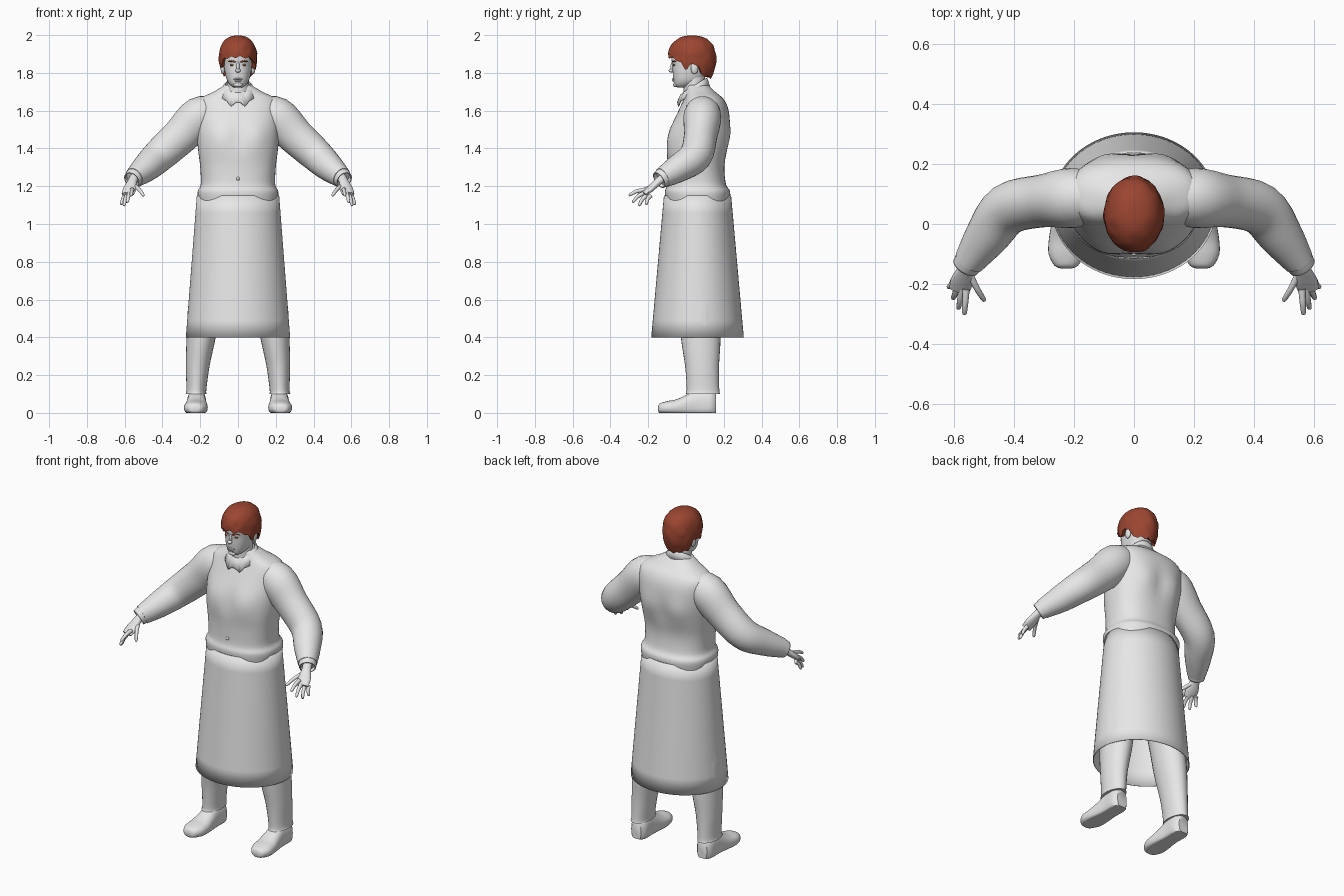
import bpy, bmesh, math
from mathutils import Vector, Matrix, noise

if "Cube" in bpy.data.objects:
    bpy.data.objects.remove(bpy.data.objects["Cube"], do_unlink=True)


def material(name, rgb):
    mat = bpy.data.materials.new(name)
    mat.use_nodes = True
    colour = (*rgb, 1)
    mat.diffuse_color = colour
    mat.node_tree.nodes["Principled BSDF"].inputs["Base Color"].default_value = colour
    return mat


GREY = material("plain_grey", (.8, .8, .8))
HAIR = material("auburn_hair", (.33, .06, .03))
EYE = material("warm_brown_eye", (.25, .13, .05))


def finish(name, bm, mat, thickness=0):
    """Turn a bmesh into a smooth shaded object."""
    bmesh.ops.remove_doubles(bm, verts=bm.verts, dist=.0002)
    bmesh.ops.recalc_face_normals(bm, faces=bm.faces)
    mesh = bpy.data.meshes.new(name)
    bm.to_mesh(mesh)
    bm.free()
    mesh.materials.append(mat)
    obj = bpy.data.objects.new(name, mesh)
    bpy.context.collection.objects.link(obj)
    if thickness:
        shell = obj.modifiers.new("thickness", 'SOLIDIFY')
        shell.thickness = thickness
    bpy.ops.object.select_all(action='DESELECT')
    obj.select_set(True)
    bpy.context.view_layer.objects.active = obj
    bpy.ops.object.shade_smooth_by_angle(angle=math.radians(50))
    return obj


def skin(name, rings, mat, caps=True, thickness=0):
    """Join closed rings of points with quads."""
    bm = bmesh.new()
    rows = [[bm.verts.new(p) for p in ring] for ring in rings]
    n = len(rows[0])
    for low, high in zip(rows, rows[1:]):
        for i in range(n):
            j = (i + 1) % n
            bm.faces.new((low[i], low[j], high[j], high[i]))
    if caps:
        bm.faces.new(rows[0])
        bm.faces.new(rows[-1])
    return finish(name, bm, mat, thickness)


def curve_through(rows, steps):
    """Smoothly fill in stations between the given ones."""
    result = []
    last = len(rows) - 1
    for i in range(last):
        before, a, b, after = (rows[max(0, min(last, i + k))] for k in (-1, 0, 1, 2))
        for s in range(steps):
            t = s / steps
            result.append([q + t * ((r - p) / 2 + t * (p - 2.5 * q + 2 * r - w / 2
                           + t * (1.5 * (q - r) + (w - p) / 2)))
                           for p, q, r, w in zip(before, a, b, after)])
    return result + [list(rows[last])]


def loft(name, rows, mat=GREY, plane='flat', n=28, power=2, steps=4, side=1,
         caps=True, thickness=0, tweak=None):
    """Oval rings at stations x, y, z, half width, half depth."""
    rows = curve_through(rows, steps)
    centres = [Vector(r[:3]) for r in rows]
    rings = []
    for i, (c, r) in enumerate(zip(centres, rows)):
        u, v = Vector((1, 0, 0)), Vector((0, 1, 0))
        if plane == 'upright':
            v = Vector((0, 0, 1))
        elif plane == 'path':
            t = (centres[min(i + 1, len(rows) - 1)] - centres[max(i - 1, 0)]).normalized()
            u = t.cross(Vector((0, 0, 1))).normalized()
            v = u.cross(t)
        ring = []
        for k in range(n):
            a = math.tau * k / n
            ca, sa = math.cos(a), math.sin(a)
            p = (c + u * r[3] * math.copysign(abs(ca) ** (2 / power), ca)
                 + v * r[4] * math.copysign(abs(sa) ** (2 / power), sa))
            if tweak:
                p = tweak(p)
            p.x *= side
            ring.append(p)
        rings.append(ring)
    return skin(name, rings, mat, caps, thickness)


def profile(rows):
    """Stations on the centre line from height, front, back, half width."""
    return [(0, (f + b) / 2, z, w, (b - f) / 2) for z, f, b, w in rows]


def ball(name, centre, size, mat=GREY):
    bm = bmesh.new()
    matrix = Matrix.Translation(centre) @ Matrix.Diagonal((*size, 1))
    bmesh.ops.create_uvsphere(bm, u_segments=20, v_segments=12, radius=1, matrix=matrix)
    return finish(name, bm, mat)


# Torso: chest muscles, shoulder blades and a groove down the middle
def muscles(p):
    up = math.exp(-((p.z - 1.46) / .08) ** 2)
    lump = math.exp(-((abs(p.x) - .1) / .06) ** 2) * up
    groove = math.exp(-(p.x / .025) ** 2) * up
    direction = -1 if p.y < .06 else 1
    p.y += direction * (.012 * lump - .006 * groove)
    return p


loft("shirt_body", profile([
    (1.11, -.105, .228, .208), (1.17, -.112, .234, .214), (1.21, -.1, .212, .197),
    (1.3, -.098, .203, .2), (1.4, -.1, .218, .212), (1.5, -.083, .232, .22),
    (1.6, -.04, .226, .222), (1.66, -.012, .2, .205), (1.7, 0, .155, .13),
    (1.735, .005, .12, .07)]), n=64, power=2.4, tweak=muscles)
ball("shirt_button", (0, -.1, 1.24), (.009, .007, .009))

# Long open skirt of the apron
loft("apron_skirt", [(0, .061, .4, .276, .245), (0, .061, 1.15, .218, .178)],
     n=72, steps=6, caps=False, thickness=.004)


# Shirt collar, low at the front with two points
def collar_ring(width, depth, y, z, points):
    ring = []
    for k in range(48):
        a = math.tau * k / 48 - math.pi
        drop = points * math.exp(-((abs(a) - .4) / .16) ** 2)
        ring.append((width * math.sin(a), y - depth * math.cos(a),
                     z - .04 * math.cos(a) - drop))
    return ring


skin("collar", [collar_ring(.066, .062, .045, 1.71, 0), collar_ring(.068, .064, .045, 1.735, 0),
                collar_ring(.08, .073, .043, 1.725, .01), collar_ring(.098, .088, .04, 1.685, .025)],
     GREY, caps=False, thickness=.005)

# Neck and head
loft("neck", profile([(1.64, -.015, .11, .066), (1.72, -.012, .1, .06),
                      (1.8, -.01, .1, .058)]))
loft("head", profile([
    (1.722, -.045, 0, .02), (1.735, -.06, .045, .04), (1.76, -.066, .085, .058),
    (1.8, -.07, .11, .069), (1.84, -.072, .13, .075), (1.88, -.077, .14, .078),
    (1.93, -.07, .14, .077), (1.97, -.03, .1, .05)]), n=40, power=2.3)
ball("nose_bridge", (0, -.071, 1.833), (.009, .011, .026))
ball("nose_tip", (0, -.079, 1.812), (.014, .013, .01))
ball("upper_lip", (0, -.066, 1.768), (.025, .008, .005))
ball("lower_lip", (0, -.065, 1.759), (.02, .008, .005))
ball("chin", (0, -.055, 1.737), (.024, .013, .013))


# Hair cap whose lower edge follows the forehead, sideburns, ears and nape
def hairline(a):
    marks = [(0, 1.885), (.75, 1.878), (1.1, 1.85), (1.3, 1.815), (1.5, 1.845),
             (1.85, 1.84), (2.05, 1.785), (math.pi, 1.772)]
    for (a1, z1), (a2, z2) in zip(marks, marks[1:]):
        if a <= a2 + .001:
            return z1 + (z2 - z1) * (a - a1) / (a2 - a1)


def hair_point(a, t, inset=1):
    low = hairline(abs(a)) + .005 * math.sin(a * 13)
    z = low + (1.998 - low) * math.sin(t * math.pi / 2)
    h = z - 1.87
    grow = max(0, 1 - (h / .128) ** 2.4) ** (1 / 2.4) if h > 0 else 1 - (h * 4.6) ** 2
    grow *= inset
    p = Vector((.101 * grow * math.sin(a), .032 - .127 * grow * math.cos(a), z))
    bump = 1 + .05 * noise.noise(p * 28)
    return Vector((p.x * bump, .032 + (p.y - .032) * bump, z))


angles = [math.tau * k / 64 - math.pi for k in range(64)]
skin("hair", [[hair_point(a, .06, .7) for a in angles]]
     + [[hair_point(a, k / 16) for a in angles] for k in range(17)], HAIR, caps=False)

for side, word in ((1, "left"), (-1, "right")):
    # Face details
    ball(word + "_eye", (side * .03, -.062, 1.842), (.014, .008, .006), EYE)
    loft(word + "_eyebrow", [(.012, -.073, 1.857, .004, .004), (.032, -.067, 1.863, .005, .005),
                             (.052, -.053, 1.86, .003, .003)], HAIR, 'path', n=10, side=side)
    ball(word + "_ear", (side * .08, .045, 1.825), (.012, .02, .032))

    # Sleeve with a separate cuff
    loft(word + "_sleeve", [
        (.1, .09, 1.6, .07, .07), (.2, .087, 1.57, .1, .106), (.305, .077, 1.465, .088, .098),
        (.42, .05, 1.36, .086, .088), (.49, -.04, 1.295, .074, .074),
        (.55, -.125, 1.245, .052, .055)], plane='path', side=side)
    loft(word + "_cuff", [(.543, -.113, 1.252, .052, .054), (.562, -.142, 1.232, .046, .048)],
         plane='path', side=side, caps=False, thickness=.006)

    # Hand with spread fingers
    loft(word + "_palm", [
        (.548, -.12, 1.245, .026, .024), (.561, -.15, 1.222, .026, .02),
        (.574, -.19, 1.185, .037, .017), (.583, -.222, 1.158, .034, .012)],
        plane='path', n=16, side=side)
    fingers = {
        "thumb": ((.55, -.165, 1.205), (.498, -.258, 1.15)),
        "index_finger": ((.56, -.218, 1.182), (.566, -.303, 1.152)),
        "middle_finger": ((.574, -.215, 1.168), (.586, -.284, 1.115)),
        "ring_finger": ((.588, -.203, 1.156), (.604, -.25, 1.097)),
        "little_finger": ((.6, -.187, 1.15), (.619, -.212, 1.103))}
    for finger, (base, tip) in fingers.items():
        base, tip = Vector(base), Vector(tip)
        middle = (base + tip) / 2 + Vector((0, -.004, .005))
        end = tip - (tip - base) * .08
        loft(word + "_" + finger, [(*base, .012, .012), (*middle, .01, .01),
                                   (*end, .008, .008), (*tip, .003, .003)],
             plane='path', n=10, steps=3, side=side)

    # Trouser leg and shoe
    loft(word + "_trouser_leg", [
        (.222, .09, .1, .055, .09), (.22, .09, .13, .053, .086), (.213, .085, .25, .063, .09),
        (.195, .078, .4, .077, .105), (.17, .07, .6, .09, .11), (.11, .065, .9, .1, .12),
        (.1, .065, 1.1, .09, .12)], side=side)

    def flat_sole(p):
        p.z = max(p.z, 0)
        return p

    loft(word + "_shoe", [
        (.226, -.148, .02, .02, .012), (.226, -.138, .024, .04, .026),
        (.225, -.1, .026, .06, .036), (.222, -.05, .028, .062, .044),
        (.22, 0, .035, .056, .06), (.219, .06, .045, .05, .08),
        (.219, .13, .045, .05, .08), (.219, .16, .045, .032, .06)],
        plane='upright', power=2.3, side=side, tweak=flat_sole)
